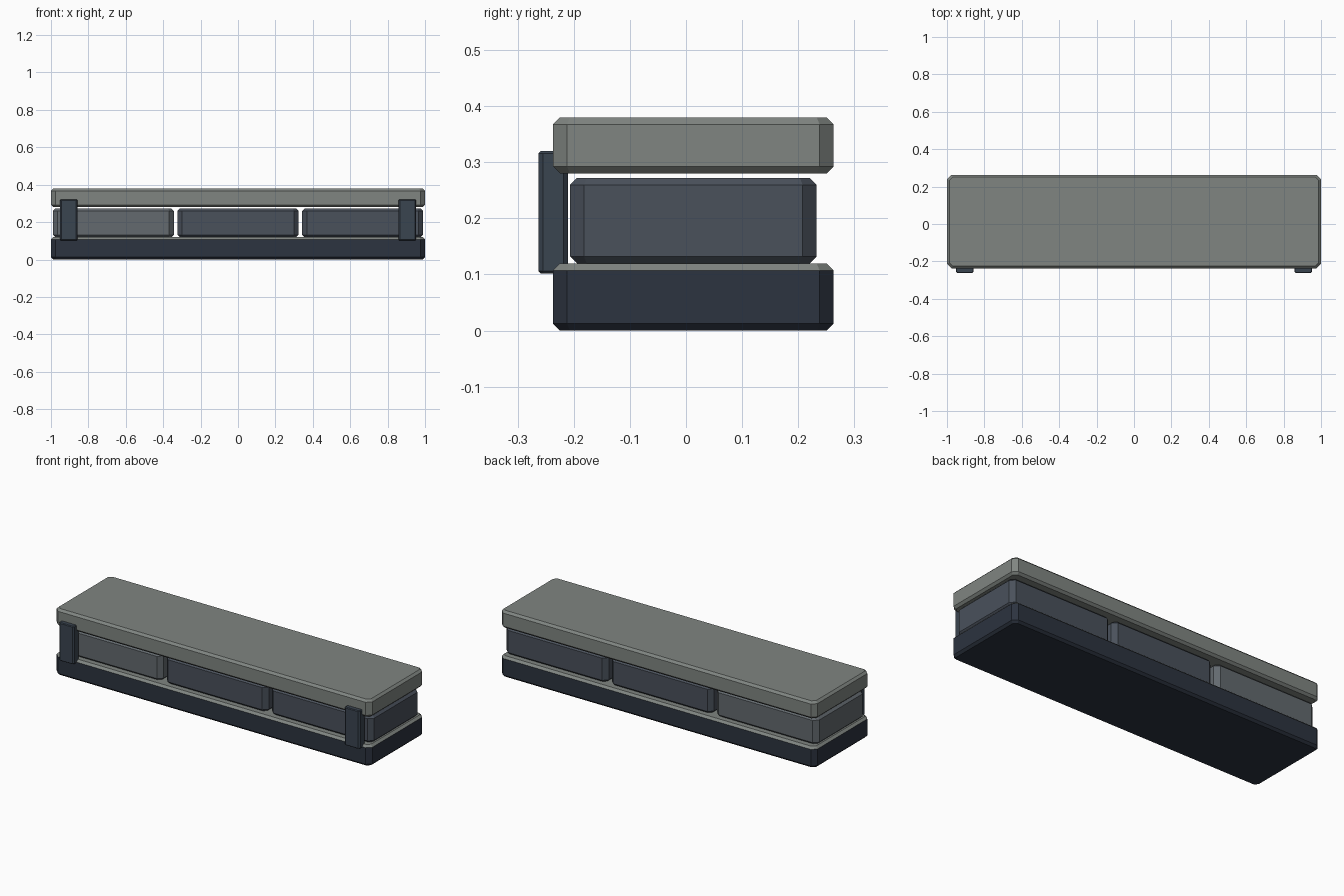
import bpy, bmesh

if "Cube" in bpy.data.objects:
    bpy.data.objects.remove(bpy.data.objects["Cube"])


def material(name, rgb):
    m = bpy.data.materials.new(name)
    m.diffuse_color = (*rgb, 1)
    m.use_nodes = True
    m.node_tree.nodes["Principled BSDF"].inputs["Base Color"].default_value = m.diffuse_color
    return m


NAVY = material("navy", (0.025, 0.033, 0.05))
STONE = material("stone", (0.215, 0.235, 0.22))
SLATE = material("slate", (0.068, 0.082, 0.105))
PALE_SLATE = material("pale_slate", (0.125, 0.143, 0.158))
STRAP = material("strap_blue", (0.042, 0.058, 0.08))


def slab(name, x, y, z, cut, mat, top_mat=None):
    """Box with vertical corners cut by `cut` and rims chamfered by half that."""
    (x0, x1), (y0, y1), (z0, z1) = x, y, z
    r = cut / 2

    def ring(bm, inset, h):
        a, b, c, d = x0 + inset, x1 - inset, y0 + inset, y1 - inset
        k = cut - inset * 0.6
        pts = [(a + k, c), (b - k, c), (b, c + k), (b, d - k),
               (b - k, d), (a + k, d), (a, d - k), (a, c + k)]
        return [bm.verts.new((px, py, h)) for px, py in pts]

    bm = bmesh.new()
    rings = [ring(bm, r, z0), ring(bm, 0, z0 + r), ring(bm, 0, z1 - r), ring(bm, r, z1)]
    bm.faces.new(rings[0][::-1])
    for level, (lo, hi) in enumerate(zip(rings, rings[1:])):
        for i in range(8):
            j = (i + 1) % 8
            f = bm.faces.new((lo[i], lo[j], hi[j], hi[i]))
            f.material_index = int(level == 2 and top_mat is not None)
    bm.faces.new(rings[3]).material_index = int(top_mat is not None)

    mesh = bpy.data.meshes.new(name)
    bm.to_mesh(mesh)
    bm.free()
    mesh.materials.append(mat)
    if top_mat:
        mesh.materials.append(top_mat)
    ob = bpy.data.objects.new(name, mesh)
    bpy.context.collection.objects.link(ob)
    return ob


# base plinth and top slab share one footprint
slab("base", (-1, 1), (-0.237, 0.263), (0, 0.12), 0.025, NAVY, STONE)
slab("top_slab", (-1, 1), (-0.237, 0.263), (0.28, 0.38), 0.025, STONE)

# row of three middle blocks
for name, cx, mat in (("left_block", -0.6667, PALE_SLATE),
                      ("middle_block", 0, SLATE),
                      ("right_block", 0.6667, SLATE)):
    slab(name, (cx - 0.3235, cx + 0.3235), (-0.207, 0.233), (0.12, 0.272), 0.025, mat)

# front straps near both ends
for name, cx in (("left_strap", -0.905), ("right_strap", 0.905)):
    slab(name, (cx - 0.048, cx + 0.048), (-0.263, -0.21), (0.102, 0.32), 0.008, STRAP)
